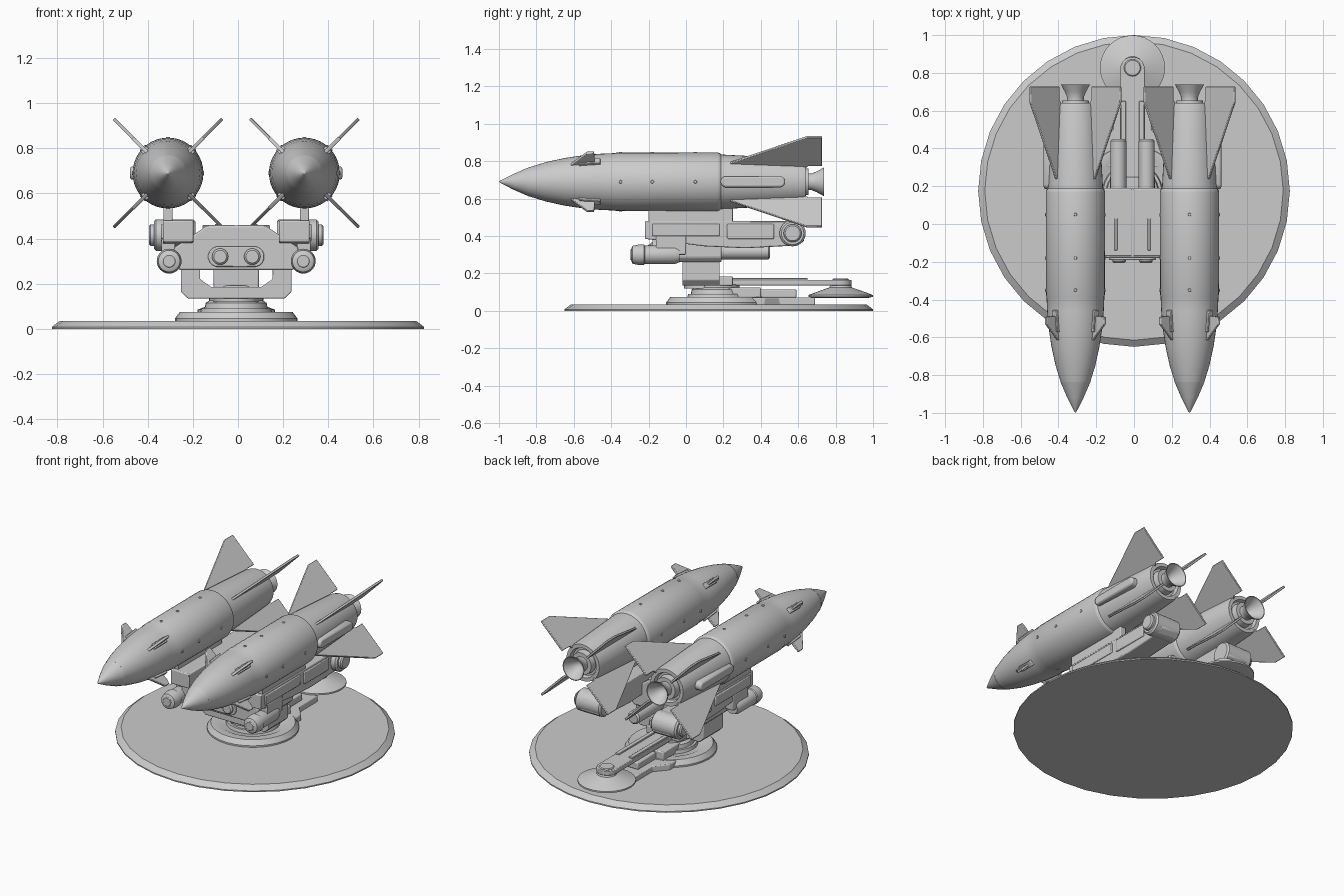
import bpy, bmesh, math
from math import sin, cos, pi

if "Cube" in bpy.data.objects:
    bpy.data.objects.remove(bpy.data.objects["Cube"])

CX, MX, MZ = -0.008, 0.302, 0.69   # launcher axis, missile offset and height


def finish(name, bm, bevel=0):
    bmesh.ops.remove_doubles(bm, verts=bm.verts, dist=1e-5)
    bmesh.ops.recalc_face_normals(bm, faces=bm.faces)
    me = bpy.data.meshes.new(name)
    bm.to_mesh(me)
    bm.free()
    me.shade_smooth()
    me.set_sharp_from_angle(angle=math.radians(32))
    ob = bpy.data.objects.new(name, me)
    bpy.context.collection.objects.link(ob)
    if bevel:
        m = ob.modifiers.new("bevel", 'BEVEL')
        m.width, m.segments, m.limit_method = bevel, 2, 'ANGLE'
    return ob


def place(axis, u, v, t):
    return {'X': (t, u, v), 'Y': (u, t, v), 'Z': (u, v, t)}[axis]


def lathe(name, prof, axis='Z', loc=(0, 0, 0), n=32):
    """Revolve (position along axis, radius) points."""
    bm = bmesh.new()
    rings = [[bm.verts.new(place(axis, r * cos(2 * pi * i / n), r * sin(2 * pi * i / n), t))
              for i in range(n)] if r else [bm.verts.new(place(axis, 0, 0, t))]
             for t, r in prof]
    for a, b in zip(rings, rings[1:]):
        for i in range(n):
            q = [a[i % len(a)], a[(i + 1) % n % len(a)], b[(i + 1) % n % len(b)], b[i % len(b)]]
            q = list(dict.fromkeys(q))
            if len(q) > 2:
                bm.faces.new(q)
    for r in (rings[0], rings[-1]):
        if len(r) > 1:
            bm.faces.new(r)
    ob = finish(name, bm)
    ob.location = loc
    return ob


def extrude(name, pts, axis, a, b, bevel=0, loc=(0, 0, 0)):
    """Extrude a 2D outline along an axis."""
    bm = bmesh.new()
    lo, hi = ([bm.verts.new(place(axis, u, v, t)) for u, v in pts] for t in (a, b))
    n = len(pts)
    bm.faces.new(lo)
    bm.faces.new(hi)
    for i in range(n):
        bm.faces.new((lo[i], lo[(i + 1) % n], hi[(i + 1) % n], hi[i]))
    ob = finish(name, bm, bevel)
    ob.location = loc
    return ob


def box(name, x, y, z, bevel=0.006):
    x0, x1 = sorted(x)
    return extrude(name, [(x0, y[0]), (x1, y[0]), (x1, y[1]), (x0, y[1])], 'Z', *z, bevel, (CX, 0, 0))


def drum(name, axis, a, b, r, loc, c=0.01):
    a, b = sorted((a, b))
    return lathe(name, [(a, r - c), (a + c, r), (b - c, r), (b, r - c)], axis, loc)


def capsule(hw, hh, cx=0, cz=0):
    d = hw - hh
    return [(cx + (d if cos(t) > 0 else -d) + hh * cos(t), cz + hh * sin(t))
            for t in [(i + .5) * pi / 8 for i in range(16)]]


# Ground disc and turntable
lathe("base_disc", [(0, .825), (.008, .825), (.035, .79)], loc=(0, .175, 0))
lathe("turntable_plate", [(.03, .272), (.045, .272), (.075, .25), (.075, .2), (.07, .19)], loc=(CX, .166, 0))
extrude("rear_track", [(-.17, .3), (.17, .3), (.17, .42), (.1, .5), (.1, .69), (-.1, .69), (-.1, .5), (-.17, .42)],
        'Z', .03, .072, .006, (CX, 0, 0))
lathe("turntable_ring", [(.07, .16), (.09, .155), (.09, .14), (.115, .135), (.125, .12), (.14, .12)], loc=(CX, .166, 0))
lathe("neck", [(.12, .1), (.175, .1), (.192, .075)], loc=(CX, .09, 0), n=16)
box("track_block", (-.06, .06), (.4, .59), (.07, .115))
box("turntable_block", (-.11, .11), (.2, .4), (.07, .125))

# Yoke carrying the upper frame
half = [(.11, .185), (.16, .22), (.16, .28), (.245, .28), (.245, .165), (.215, .135)]
extrude("yoke", half + [(-x, z) for x, z in half[::-1]], 'Y', -.02, .18, .004, (CX, 0, 0))
box("centre_column", (-.1, .1), (.03, .16), (.18, .3))

# Rear arm with round foot
arm = [(-.065, .1), (.065, .1)] + [(.065 * cos(i * pi / 10), .82 + .065 * sin(i * pi / 10)) for i in range(11)]
extrude("rear_arm", arm, 'Z', .135, .165, .004, (CX, 0, 0))
for s in (-1, 1):
    box("arm_rail", (s * .035, s * .062), (.22, .65), (.16, .175), .003)
box("arm_root", (-.12, .12), (.15, .25), (.135, .185))
lathe("arm_foot", [(.07, .15), (.075, .172), (.085, .172), (.115, .09), (.125, .06), (.155, .05)], loc=(CX, .827, 0))
drum("arm_pin", 'Z', .15, .172, .045, (CX, .827, 0), .005)

# Central frame between the missiles
h = [(.13, .457), (.275, .36), (.275, .285), (.25, .26)]
extrude("central_frame", h + [(-x, z) for x, z in h[::-1]], 'Y', -.18, .19, .008, (CX, 0, 0))
extrude("front_slot", capsule(.125, .046, 0, .32), 'Y', -.19, -.17, .004, (CX, 0, 0))
for s in (-1, 1):
    drum("slot_stud", 'Y', -.207, -.15, .036, (CX + s * .071, 0, .32), .008)
    drum("ram_cylinder", 'Y', .17, .45, .042, (CX + s * .075, 0, .318))
    box("frame_rib", (s * .08, s * .095), (-.14, .03), (.45, .464), .003)
    box("frame_top_plate", (s * .004, s * .15), (-.17, .185), (.43, .459), .004)

# Side beams, pylons, drums
for s in (-1, 1):
    extrude("side_beam", [(-.22, .385), (-.22, .48), (.6, .48), (.632, .45), (.632, .375), (.6, .35),
                          (.32, .335), (.1, .345)], 'X', *sorted((s * .19, s * .325)), .006, (CX, 0, 0))
    box("beam_panel", (s * .31, s * .333), (-.18, .18), (.4, .465), .005)
    box("beam_rear_panel", (s * .31, s * .333), (.22, .47), (.385, .465), .005)
    drum("beam_pivot", 'X', s * .18, s * .365, .07, (CX, .57, .415))
    drum("pivot_cap", 'X', s * .35, s * .387, .048, (CX, .57, .415), .008)
    box("pylon", (s * .282, s * .322), (-.2, .25), (.47, .56), .004)
    box("drum_bracket", (s * .27, s * .33), (-.16, .0), (.3, .4))
    r, lx = .05, (CX + s * .297, 0, .3)
    lathe("front_drum", [(-.292, .035), (-.285, .048), (-.25, .055), (-.225, .055), (-.22, r), (-.06, r),
                         (-.035, .04)], 'Y', lx)
    drum("front_drum_face", 'Y', -.297, -.28, .03, lx, .004)


def fin(name, outline, thick, angle, loc):
    ob = extrude(name, outline, 'Z', -thick / 2, thick / 2, .003, loc)
    ob.rotation_euler = (0, angle, 0)


# Missiles
BODY = [(-.837, .078), (-.75, .105), (-.65, .127), (-.55, .142), (-.46, .15), (-.38, .1535), (-.375, .1555),
        (.168, .157), (.18, .154), (.188, .146), (.62, .123), (.64, .118), (.64, .095), (.615, .088),
        (.615, .075), (.655, .07), (.655, .045), (.67, .044), (.7, .056), (.738, .077), (.738, .072),
        (.7, .05), (.67, .03), (.65, 0)]
MAIN = [(.1, .22), (.147, .24), (.34, .645), (.34, .727), (.124, .727), (.124, .655), (.1, .63)]
SMALL = [(.11, -.62), (.133, -.615), (.222, -.53), (.222, -.492), (.19, -.488), (.11, -.488)]
for s in (-1, 1):
    c = (CX + s * MX, 0, MZ)
    lathe("missile_body", BODY, 'Y', c, 40)
    lathe("nose_cone", [(-1, 0), (-.995, .005), (-.92, .043), (-.837, .079), (-.83, .075)], 'Y', c, 40)
    for k in range(4):
        a = pi / 4 + k * pi / 2
        fin("tail_fin", MAIN, .014, a, c)
        fin("nose_fin", SMALL, .016, a, c)
        fin("nose_fin_root", [(.1, -.58), (.153, -.57), (.161, -.46), (.1, -.44)], .035, a, c)
        # small fasteners around the skin
        for y in (-.35, -.18, .05):
            b = drum("fastener", 'X', .15, .16, .009, c, .002)
            b.location.y, b.rotation_euler = y, (0, k * pi / 2, 0)
    # outer cable fairing
    pod = extrude("cable_fairing", [(u + .358, v) for u, v in capsule(.173, .03)], 'X',
                  *sorted((s * .1, s * .168)), .01, c)
